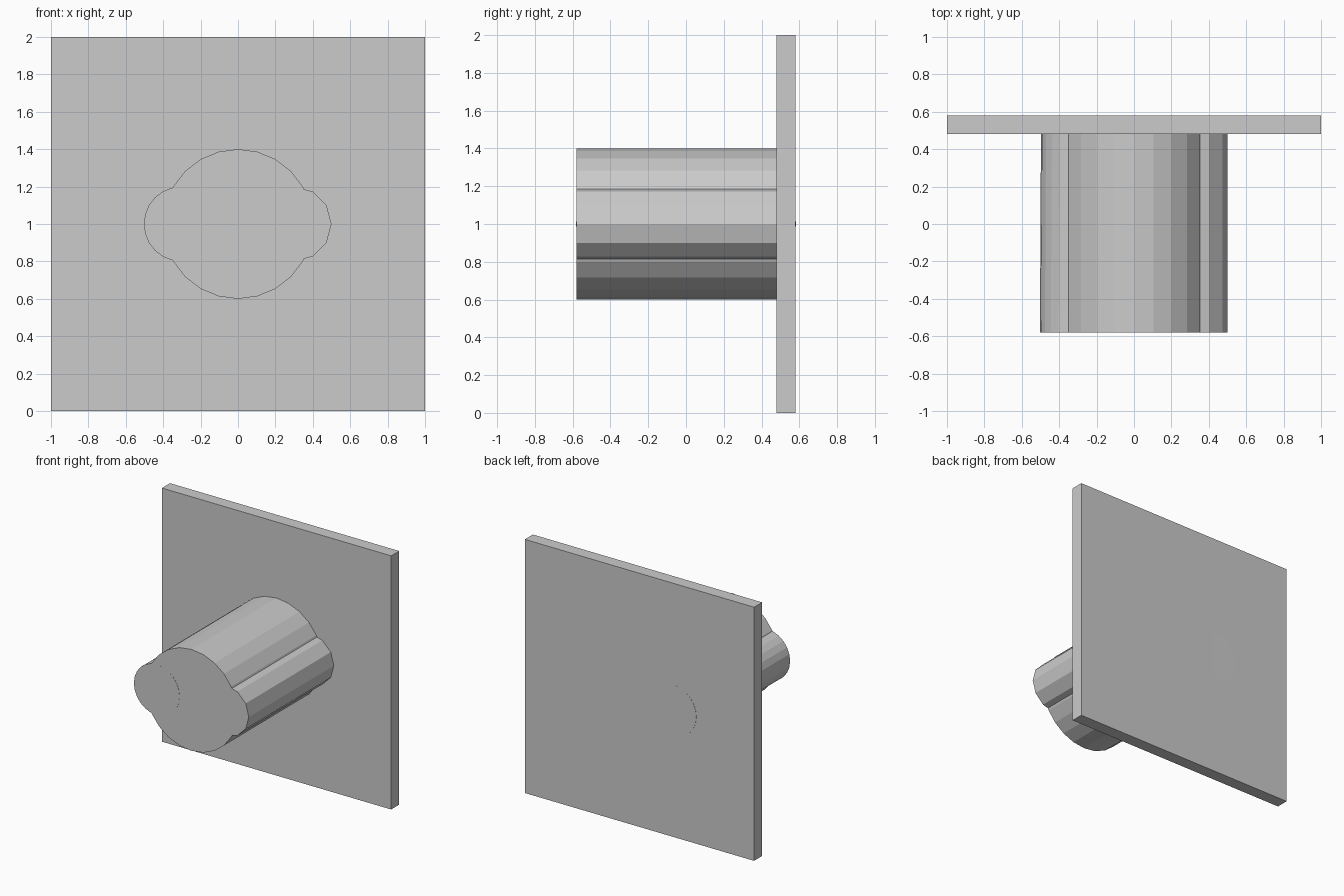
import bpy
from math import radians

if "Cube" in bpy.data.objects:
    bpy.data.objects.remove(bpy.data.objects["Cube"])

FRONT, BACK, PLATE_FRONT = -0.58, 0.58, 0.48


def rod(name, x, radius, sides, yaw=0.0):
    """Flat-shaded cylinder lying along y, at height z = 1."""
    bpy.ops.mesh.primitive_cylinder_add(
        vertices=sides, radius=radius, depth=BACK - FRONT,
        location=(x, 0, 1), rotation=(radians(90), 0, radians(yaw)))
    bpy.context.object.name = name


# square back plate
bpy.ops.mesh.primitive_cube_add(size=1, location=(0, (PLATE_FRONT + BACK) / 2, 1))
plate = bpy.context.object
plate.name = "back_plate"
plate.scale = (2, BACK - PLATE_FRONT, 2)

# central rod with a smaller rod overlapping each side
rod("center_rod", 0, 0.4, 24)
rod("right_rod", 0.3, 0.2, 12)
rod("left_rod", -0.3, 0.2, 24, yaw=-0.3)
